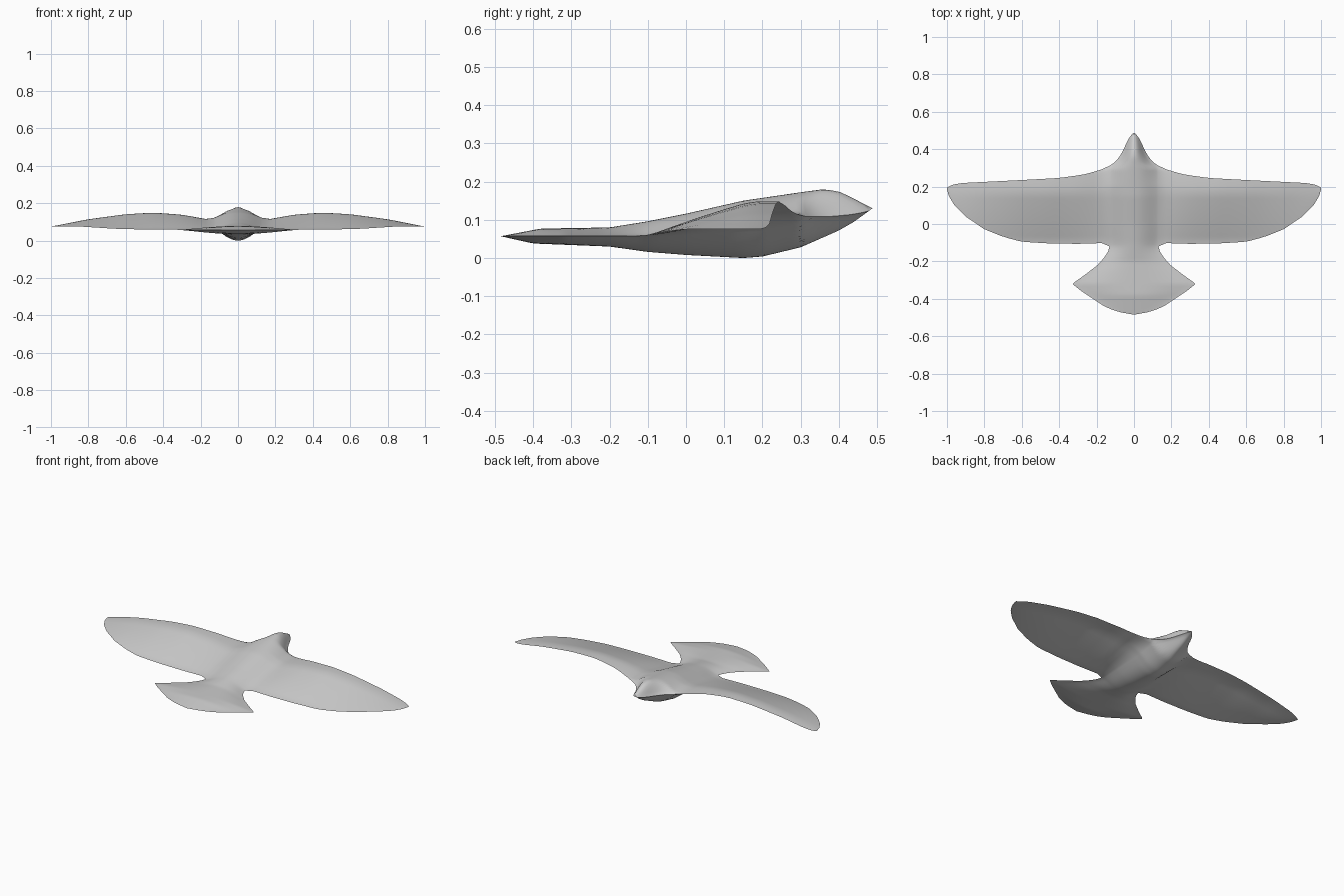
import bpy, bmesh, math

cube = bpy.data.objects.get("Cube")
if cube:
    bpy.data.objects.remove(cube, do_unlink=True)


def curve(points):
    """Piecewise interpolation through (position, value) points."""
    pts = sorted(points)

    def f(p):
        if p <= pts[0][0]:
            return pts[0][1]
        for (a, va), (b, vb) in zip(pts, pts[1:]):
            if p <= b:
                return va + (vb - va) * (p - a) / (b - a)
        return pts[-1][1]
    return f


def softened(f, r):
    """Round the corners of a curve by averaging nearby values."""
    return lambda p: sum(f(p + r * k / 4) for k in range(-4, 5)) / 9


SEAM, ROOT = -0.12, 0.13

# Outline: head edge, wing leading and trailing edges, tail fan
head = [(0, .488), (.015, .476), (.028, .458), (.042, .43), (.055, .4), (.068, .375),
        (.085, .35), (.11, .324), (.15, .3)]
leading = curve(head + [(.2, .283), (.27, .264), (.4, .246), (.6, .235), (.8, .225),
                        (.92, .219), (.97, .21), (1, .195)])
trailing = curve([(0, SEAM), (ROOT, SEAM), (.145, -.108), (.17, -.102), (.3, -.106), (.45, -.104),
                  (.6, -.095), (.7, -.068), (.8, -.028), (.9, .04), (.96, .1), (.99, .15), (1, .185)])
width = curve([(y, x) for x, y in head] +
              [(.2, .17), (0, .15), (SEAM, ROOT), (-.15, .14), (-.18, .16), (-.22, .195), (-.27, .26),
               (-.32, .33), (-.36, .28), (-.4, .22), (-.44, .16), (-.465, .1), (-.48, .04), (-.485, 0)])

# Heights: back ridge, belly keel, and the thin sheet of wings and tail
back = curve([(-.485, .057), (-.38, .077), (-.2, .08), (-.1, .096), (0, .116), (.15, .15), (.3, .172),
              (.36, .18), (.4, .174), (.43, .16), (.488, .13)])
belly = curve([(-.485, .057), (-.4, .038), (-.2, .03), (-.1, .016), (0, .008), (.15, 0), (.2, .004),
               (.3, .028), (.4, .072), (.44, .095), (.488, .13)])
lift = softened(curve([(-.05, .13), (0, .13), (.05, .108), (.13, .108), (.2, .118), (.3, .138),
                       (.45, .15), (.6, .142), (.8, .115), (1, .075)]), .03)
slope = softened(curve([(-.1, 0), (.17, .95), (.25, 1)]), .03)


def height(x, y, chord, side):
    """Surface height; side is +1 for the upper skin and -1 for the lower."""
    ax = abs(x)
    base = .058 + (lift(ax) - .058) * slope(y)
    w = width(y)
    q = min(ax / w, 1) if w > 1e-6 else 0
    body = (1 - q * q) ** 1.5
    skin = .03 * chord * (1 - chord) * math.sqrt(max(0, 1 - ax)) * (1 - body)
    skin *= min(1, max(0, (ax - .1) / .1))
    target = back(y) if side > 0 else belly(y)
    return base + (target - base) * body + side * skin


bm = bmesh.new()


def skin_grid(rows, side):
    """Join rows of (x, y, chord) points into quads."""
    grid = [[bm.verts.new((x, y, height(x, y, c, side))) for x, y, c in row] for row in rows]
    for r0, r1 in zip(grid, grid[1:]):
        for i in range(len(r0) - 1):
            quad = [r0[i], r0[i + 1], r1[i + 1], r1[i]]
            bm.faces.new(quad if side > 0 else quad[::-1])


inner = [ROOT * i / 12 for i in range(13)]
outer = [ROOT + (1 - ROOT) * math.sin(math.pi / 2 * j / 32) for j in range(1, 33)]
half = inner + outer
span = [-x for x in half[:0:-1]] + half
core = [-x for x in inner[:0:-1]] + inner

# Wings, body and head as one strip across the span
front_rows = []
for k in range(37):
    t = k / 36
    front_rows.append([(x, trailing(abs(x)) * (1 - t) + leading(abs(x)) * t, t) for x in span])

# Tail fan, sharing its first row with the body
tail_rows = []
for k in range(30):
    y = -.485 + (SEAM + .485) * k / 29
    tail_rows.append([(x / ROOT * width(y), y, 0) for x in core])

for side in (1, -1):
    skin_grid(front_rows, side)
    skin_grid(tail_rows, side)
bmesh.ops.remove_doubles(bm, verts=bm.verts[:], dist=.0003)
bmesh.ops.recalc_face_normals(bm, faces=bm.faces[:])

mesh = bpy.data.meshes.new("gliding_bird")
bm.to_mesh(mesh)
bm.free()
bird = bpy.data.objects.new("gliding_bird", mesh)
bpy.context.collection.objects.link(bird)

# Plain plumage colour
mat = bpy.data.materials.new("pale_grey")
mat.use_nodes = True
colour = (.6, .6, .6, 1)
mat.diffuse_color = colour
mat.node_tree.nodes["Principled BSDF"].inputs["Base Color"].default_value = colour
mesh.materials.append(mat)

# Smooth shading, sharp only at the thin edges
bpy.ops.object.select_all(action='DESELECT')
bird.select_set(True)
bpy.context.view_layer.objects.active = bird
bpy.ops.object.shade_smooth_by_angle(angle=math.radians(50))
